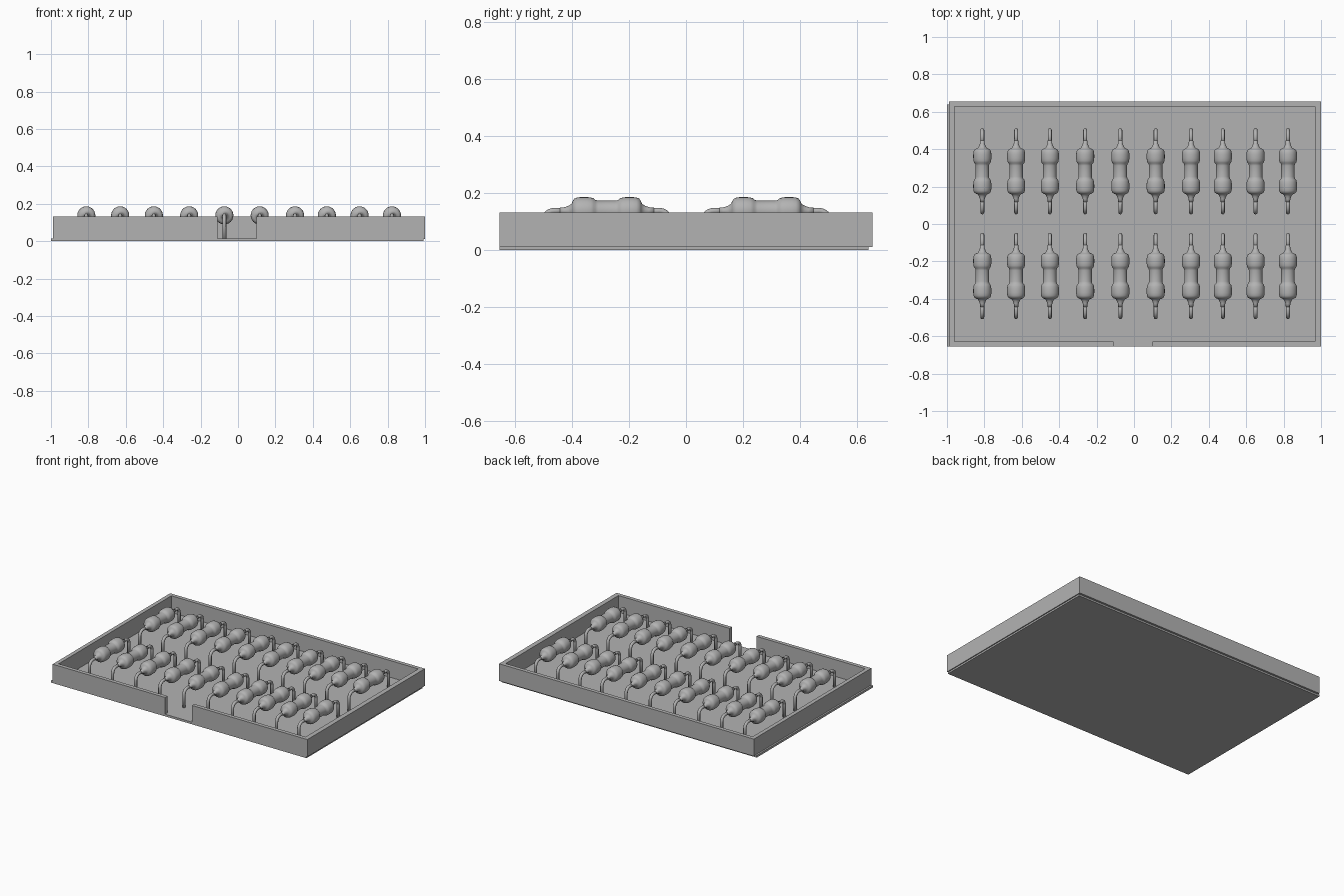
import bpy, bmesh
from math import pi, sin, cos

if "Cube" in bpy.data.objects:
    bpy.data.objects.remove(bpy.data.objects["Cube"])

# Dark grey for all parts
grey = bpy.data.materials.new("dark_grey")
grey.diffuse_color = (.45, .45, .45, 1)
grey.use_nodes = True
grey.node_tree.nodes["Principled BSDF"].inputs["Base Color"].default_value = grey.diffuse_color

def finish(name, bm, smooth=False):
    bmesh.ops.recalc_face_normals(bm, faces=bm.faces)
    me = bpy.data.meshes.new(name)
    bm.to_mesh(me)
    bm.free()
    me.materials.append(grey)
    for p in me.polygons:
        p.use_smooth = smooth
    return me

def add(name, me, loc=(0, 0, 0)):
    ob = bpy.data.objects.new(name, me)
    ob.location = loc
    bpy.context.collection.objects.link(ob)
    return ob

def prism(name, outline, z0, z1):
    bm = bmesh.new()
    f = bm.faces.new([bm.verts.new((x, y, z0)) for x, y in outline])
    r = bmesh.ops.extrude_face_region(bm, geom=[f])
    for v in r["geom"]:
        if isinstance(v, bmesh.types.BMVert):
            v.co.z = z1
    return add(name, finish(name, bm))

def bridge(bm, rings):
    for a, b in zip(rings, rings[1:]):
        for i in range(len(a)):
            j = (i + 1) % len(a)
            bm.faces.new((a[i], a[j], b[j], b[i]))
    bm.faces.new(rings[0])
    bm.faces.new(rings[-1])

# Base plate and surrounding wall with a gap at the front
prism("base_plate", [(-1, -.655), (.993, -.655), (.993, .64), (-1, .64)], 0, .015)
prism("tray_wall", [(-.11, -.655), (-.988, -.655), (-.988, .655), (1, .655),
                    (1, -.655), (.1, -.655), (.1, -.628), (.967, -.628),
                    (.967, .628), (-.96, .628), (-.96, -.628), (-.11, -.628)], .012, .133)

AXIS, HALF, BEND, WIRE = .138, .22, .035, .0105

def resistor_body():
    # Dumbbell profile: (distance from centre, radius), mirrored
    half = [(.0, .036), (.03, .036), (.040, .038), (.046, .044), (.056, .047),
            (.070, .0485), (.09, .0485), (.104, .047), (.114, .043), (.120, .034),
            (.124, .024), (.135, .018), (.148, .013), (.165, .0115)]
    prof = [(-y, r) for y, r in half[:0:-1]] + half
    bm = bmesh.new()
    n = 24
    bridge(bm, [[bm.verts.new((r * cos(2*pi*i/n), y, AXIS + r * sin(2*pi*i/n)))
                 for i in range(n)] for y, r in prof])
    return finish("resistor_body", bm, True)

def wire_leads():
    # Each wire runs outward, bends down and enters the plate
    bm = bmesh.new()
    n = 12
    path = [(.15, AXIS, 0)]
    for k in range(7):
        a = pi / 2 * k / 6
        path.append((HALF - BEND + BEND * sin(a), AXIS - BEND + BEND * cos(a), a))
    path.append((HALF, .008, pi / 2))
    for s in (-1, 1):
        rings = []
        for y, z, a in path:
            rings.append([bm.verts.new((WIRE * cos(t), s * (y + WIRE * sin(t) * sin(a)),
                                        z + WIRE * sin(t) * cos(a)))
                          for t in (2 * pi * i / n for i in range(n))])
        bridge(bm, rings)
    return finish("wire_leads", bm, True)

# Two rows of ten resistors
body, leads = resistor_body(), wire_leads()
for y in (-.278, .282):
    for x in (-.811, -.63, -.45, -.261, -.073, .116, .305, .475, .65, .823):
        add("resistor_body", body, (x, y, 0))
        add("resistor_leads", leads, (x, y, 0))
